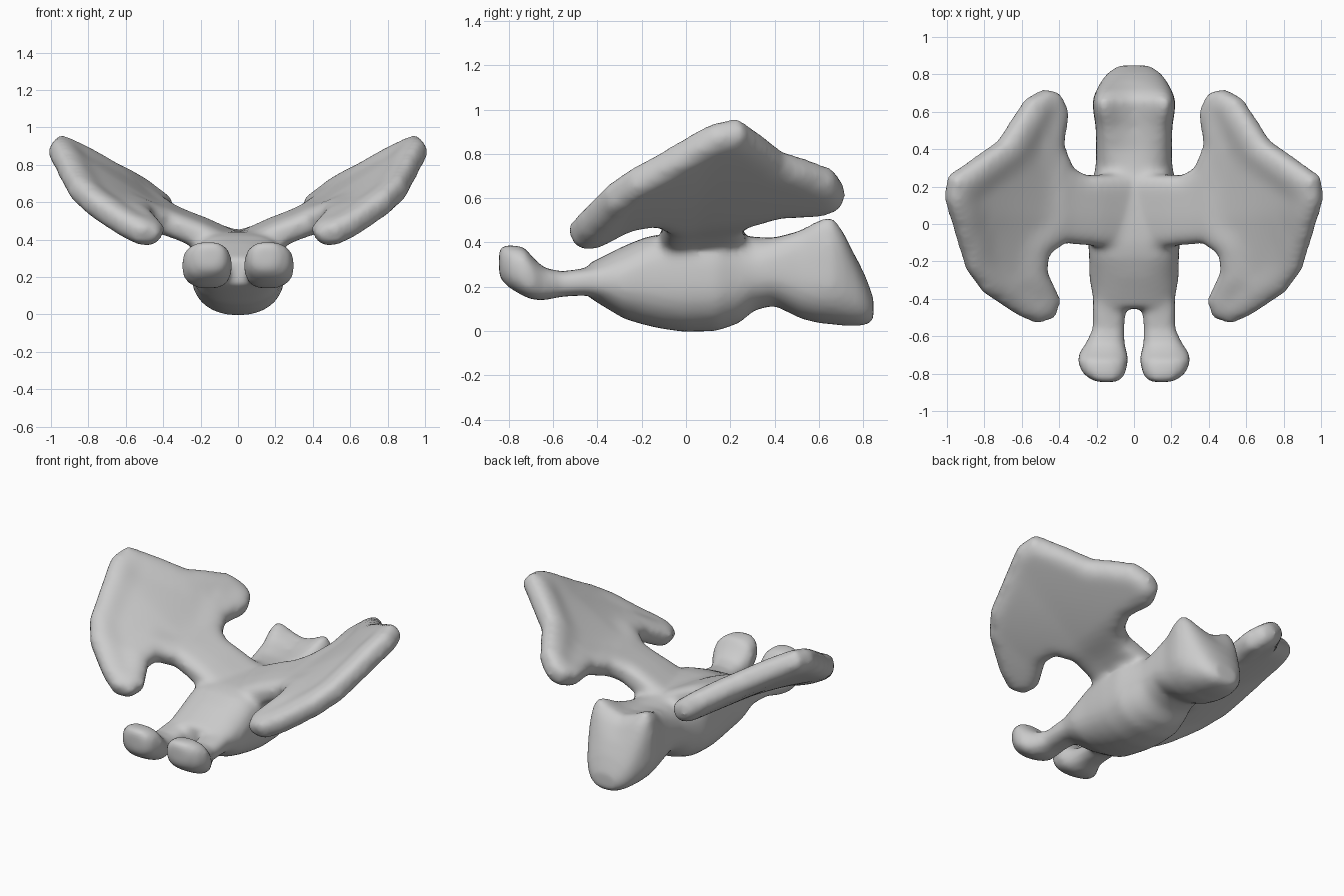
import bpy, bmesh, math
from mathutils import Vector
from mathutils.geometry import intersect_point_line

if "Cube" in bpy.data.objects:
    bpy.data.objects.remove(bpy.data.objects["Cube"])

grey = bpy.data.materials.new("plain_grey")
grey.diffuse_color = (0.6, 0.6, 0.6, 1)
grey.use_nodes = True
grey.node_tree.nodes["Principled BSDF"].inputs["Base Color"].default_value = grey.diffuse_color


def ramp(v, start, end):
    return min(max((v - start) / (end - start), 0), 1)


def finish(bm, name):
    bmesh.ops.recalc_face_normals(bm, faces=bm.faces[:])
    me = bpy.data.meshes.new(name)
    bm.to_mesh(me)
    bm.free()
    ob = bpy.data.objects.new(name, me)
    bpy.context.collection.objects.link(ob)
    me.materials.append(grey)
    return ob


def loft(name, sections, power, side=1, n=36):
    """Rounded rings along y: (y, centre x, half width, bottom, top, lift of top corners)."""
    bm = bmesh.new()
    rings = []
    for y, cx, hw, zb, zt, lift in sections:
        ring = []
        for i in range(n):
            a = 2 * math.pi * i / n
            c, s = math.cos(a), math.sin(a)
            p = power
            if s > 0:
                # fuller shoulders under the wings and at the tail corners
                p += min(lift * 8, 1.6) + ramp(0.3 - abs(y), 0, 0.15)
            px = math.copysign(abs(c) ** (2 / p), c)
            pz = math.copysign(abs(s) ** (2 / p), s)
            z = (zb + zt) / 2 + pz * (zt - zb) / 2
            if s > 0:
                z += lift * px * px * s
            ring.append(bm.verts.new((side * (cx + px * hw), y, z)))
        rings.append(ring)
    for a, b in zip(rings, rings[1:]):
        for i in range(n):
            j = (i + 1) % n
            bm.faces.new((a[i], a[j], b[j], b[i]))
    bm.faces.new(rings[0])
    bm.faces.new(rings[-1])
    return finish(bm, name)


def wing_height(x, y):
    z = 0.545 + (0.63 if x > 0.45 else 0.46) * (x - 0.45)
    z += (0.18 if y < 0.05 else 0.11) * (y - 0.05) - 0.15 * max(-0.3 - y, 0)
    return z + (0.55 if y < 0.1 else 0.4) * max(x - 0.45, 0) * (y - 0.1)


# Wing outline seen from above
outline = [(0.04, 0.27), (0.26, 0.26), (0.33, 0.30), (0.38, 0.42), (0.355, 0.6), (0.40, 0.70),
           (0.47, 0.72), (0.56, 0.67), (0.71, 0.44), (0.98, 0.25), (1.0, 0.13), (0.955, -0.03),
           (0.89, -0.25), (0.81, -0.36), (0.63, -0.48), (0.53, -0.525), (0.43, -0.50),
           (0.40, -0.40), (0.47, -0.25), (0.46, -0.16), (0.38, -0.10), (0.04, -0.13)]


def rim_distance(x, y):
    p, best = Vector((x, y, 0)), 9
    for a, b in zip(outline, outline[1:]):
        a, b = Vector((*a, 0)), Vector((*b, 0))
        q, t = intersect_point_line(p, a, b)
        best = min(best, (p - a.lerp(b, min(max(t, 0), 1))).length)
    return best


def wing(name, side):
    bm = bmesh.new()
    face = bm.faces.new([bm.verts.new((x, y, 0)) for x, y in outline])
    bmesh.ops.triangulate(bm, faces=[face])
    for axis, cuts in (((1, 0, 0), range(2, 26)), ((0, 1, 0), range(-13, 18))):
        for c in cuts:
            bmesh.ops.bisect_plane(bm, geom=bm.verts[:] + bm.edges[:] + bm.faces[:],
                                   plane_co=Vector(axis) * (c * 0.04 + 0.007), plane_no=axis)
    # Upper and lower skin, offset square to the slope and thinner at the rim
    bmesh.ops.recalc_face_normals(bm, faces=bm.faces[:])
    res = bmesh.ops.extrude_face_region(bm, geom=bm.faces[:], use_keep_orig=True)
    up = {v for v in res["geom"] if isinstance(v, bmesh.types.BMVert)}
    e = 0.01
    for v in bm.verts:
        x, y, _ = v.co
        z = wing_height(x, y)
        nor = Vector(((z - wing_height(x + e, y)) / e,
                      (z - wing_height(x, y + e)) / e, 1)).normalized()
        d = rim_distance(x, y)
        bulge = math.sqrt(max(0, 1 - (1 - min(d / 0.08, 1)) ** 2))
        if v in up:
            # shallow hollow in the upper side, thick root
            t = 0.03 + 0.038 * bulge + 0.012 * ramp(x, 0.35, 0.2)
            t -= 0.016 * ramp(d, 0.08, 0.16) * ramp(x, 0.4, 0.5)
        else:
            # full, rounded underside
            t = 0.03 + (0.038 + 0.015 * ramp(x, 0.3, 0.4)) * bulge
        p = Vector((x, y, z)) + nor * (t if v in up else -t)
        v.co = (side * p.x, p.y, p.z)
    return finish(bm, name)


# Trunk running into the fanned tail with two raised top corners
trunk = [(-0.45, 0, 0.20, 0.16, 0.30, 0), (-0.38, 0, 0.225, 0.115, 0.335, 0),
         (-0.28, 0, 0.24, 0.055, 0.385, 0), (-0.18, 0, 0.24, 0.025, 0.425, 0),
         (-0.1, 0, 0.245, 0.008, 0.44, 0),
         (0.0, 0, 0.25, -0.005, 0.445, 0), (0.14, 0, 0.25, 0.0, 0.445, 0),
         (0.24, 0, 0.22, 0.035, 0.435, 0), (0.31, 0, 0.205, 0.095, 0.425, 0.01),
         (0.4, 0, 0.203, 0.115, 0.42, 0.05), (0.52, 0, 0.205, 0.055, 0.43, 0.12),
         (0.60, 0, 0.218, 0.035, 0.445, 0.18), (0.66, 0, 0.222, 0.03, 0.455, 0.19),
         (0.71, 0, 0.205, 0.023, 0.42, 0.13), (0.77, 0, 0.172, 0.022, 0.33, 0.03),
         (0.81, 0, 0.14, 0.025, 0.25, 0), (0.847, 0, 0.085, 0.045, 0.15, 0)]
# Leg with an upturned foot
leg = [(-0.34, 0.125, 0.09, 0.14, 0.31, 0), (-0.45, 0.132, 0.09, 0.16, 0.285, 0),
       (-0.56, 0.137, 0.085, 0.155, 0.27, 0), (-0.64, 0.155, 0.105, 0.138, 0.285, 0),
       (-0.69, 0.165, 0.13, 0.14, 0.33, 0), (-0.73, 0.168, 0.137, 0.155, 0.38, 0),
       (-0.80, 0.16, 0.115, 0.195, 0.39, 0), (-0.845, 0.145, 0.065, 0.24, 0.385, 0)]

body = loft("winged_body", trunk, 2.25)
parts = [body]
for side, word in ((1, "right"), (-1, "left")):
    parts.append(wing(word + "_wing", side))
    parts.append(loft(word + "_leg", leg, 2.6, side))

# Fuse the parts into one soft skin
bpy.ops.object.select_all(action='DESELECT')
for ob in parts:
    ob.select_set(True)
bpy.context.view_layer.objects.active = body
bpy.ops.object.join()
rm = body.modifiers.new("fuse", 'REMESH')
rm.mode = 'VOXEL'
rm.voxel_size = 0.018
rm.use_smooth_shade = True
sm = body.modifiers.new("soften", 'SMOOTH')
sm.factor = 0.5
sm.iterations = 12
for m in ("fuse", "soften"):
    bpy.ops.object.modifier_apply(modifier=m)
bpy.ops.object.shade_smooth()
